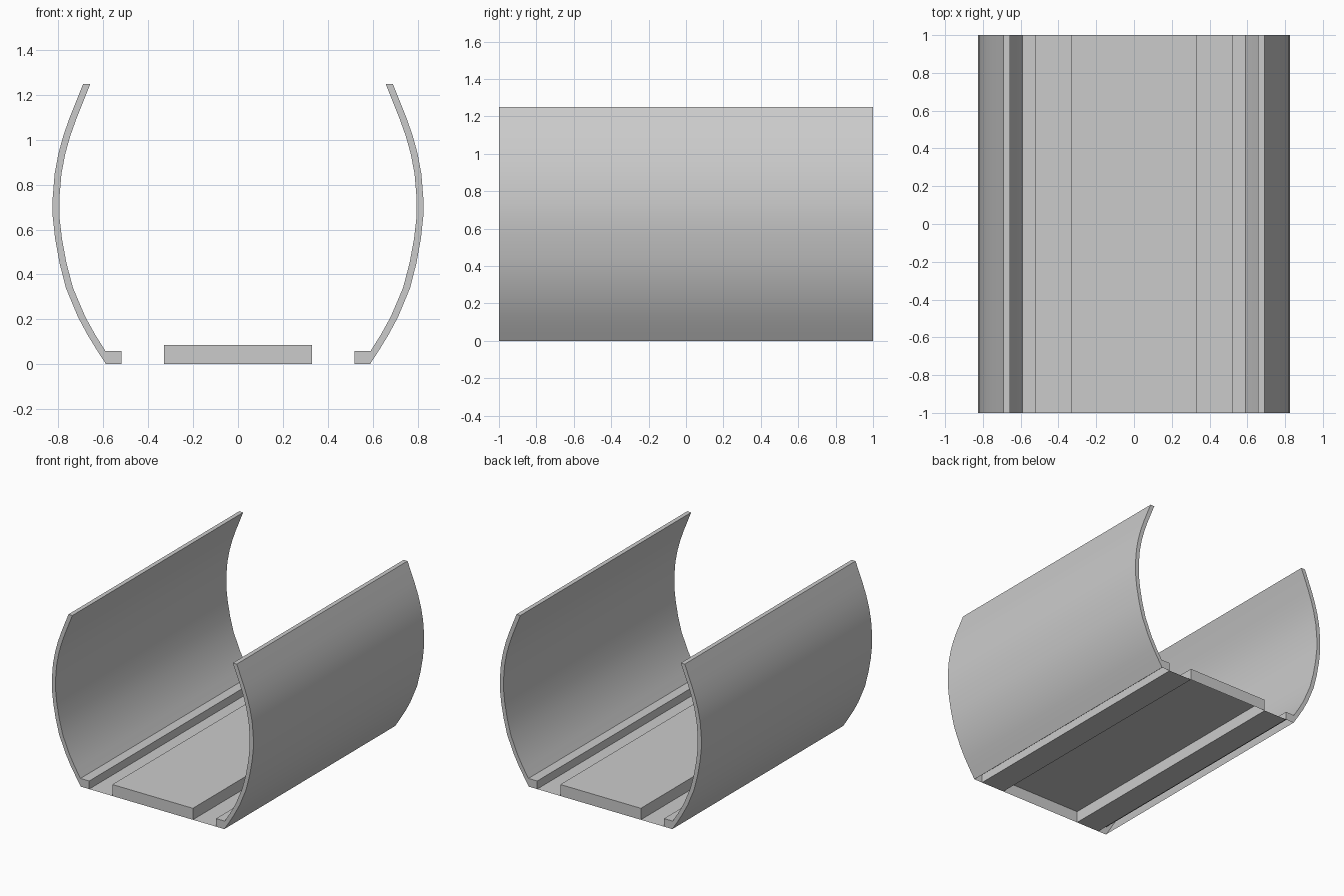
import bpy
import bmesh
import math

cube = bpy.data.objects.get("Cube")
if cube:
    bpy.data.objects.remove(cube)

grey = bpy.data.materials.new("plain_grey")
grey.use_nodes = True
COLOUR = (0.6, 0.6, 0.6, 1)
grey.diffuse_color = COLOUR
grey.node_tree.nodes["Principled BSDF"].inputs["Base Color"].default_value = COLOUR

HALF_LENGTH = 1.0
WALL = 0.03


def finish(name, bm, mirrored):
    mesh = bpy.data.meshes.new(name)
    bm.to_mesh(mesh)
    bm.free()
    mesh.materials.append(grey)
    obj = bpy.data.objects.new(name, mesh)
    bpy.context.collection.objects.link(obj)
    if mirrored:
        mod = obj.modifiers.new("mirror", "MIRROR")
        mod.use_mirror_merge = False
    return obj


def open_bottom_extrusion(name, profile, mirrored=False):
    """Run a counter-clockwise x-z profile along y; its first edge stays open."""
    bm = bmesh.new()
    front = [bm.verts.new((x, -HALF_LENGTH, z)) for x, z in profile]
    back = [bm.verts.new((x, HALF_LENGTH, z)) for x, z in profile]
    bm.faces.new(front)
    bm.faces.new(back[::-1])
    n = len(profile)
    for i in range(1, n):
        j = (i + 1) % n
        bm.faces.new((front[j], front[i], back[i], back[j]))
    return finish(name, bm, mirrored)


# Curved side walls with the foot rail along the inside
outer = [(0.588, 0), (0.627, 0.06), (0.67, 0.13), (0.713, 0.21), (0.767, 0.34),
         (0.795, 0.45), (0.815, 0.56), (0.826, 0.66), (0.826, 0.74),
         (0.817, 0.85), (0.8, 0.94), (0.778, 1.02), (0.75, 1.1), (0.69, 1.25)]
inner = []
for i in range(1, len(outer)):
    x0, z0 = outer[i - 1]
    x1, z1 = outer[min(i + 1, len(outer) - 1)]
    slope = (x1 - x0) / (z1 - z0)
    x, z = outer[i]
    inner.append((x - WALL * math.hypot(1, slope), z))
wall_profile = [(0.52, 0)] + outer + inner[::-1] + [(0.52, 0.06)]
walls = open_bottom_extrusion("side_walls", wall_profile, mirrored=True)

# Raised centre platform, hollow underneath
W, H = 0.33, 0.085
open_bottom_extrusion("centre_platform", [(-W, 0), (W, 0), (W, H), (-W, H)])

# Thin floor sheets between platform and rails
bm = bmesh.new()
corners = [(W, -HALF_LENGTH), (0.52, -HALF_LENGTH), (0.52, HALF_LENGTH), (W, HALF_LENGTH)]
bm.faces.new([bm.verts.new((x, y, 0)) for x, y in corners])
finish("floor_sheets", bm, mirrored=True)

# Smooth the curved walls, keep the corners crisp
bpy.ops.object.select_all(action="DESELECT")
walls.select_set(True)
bpy.context.view_layer.objects.active = walls
bpy.ops.object.shade_smooth_by_angle(angle=math.radians(25))
